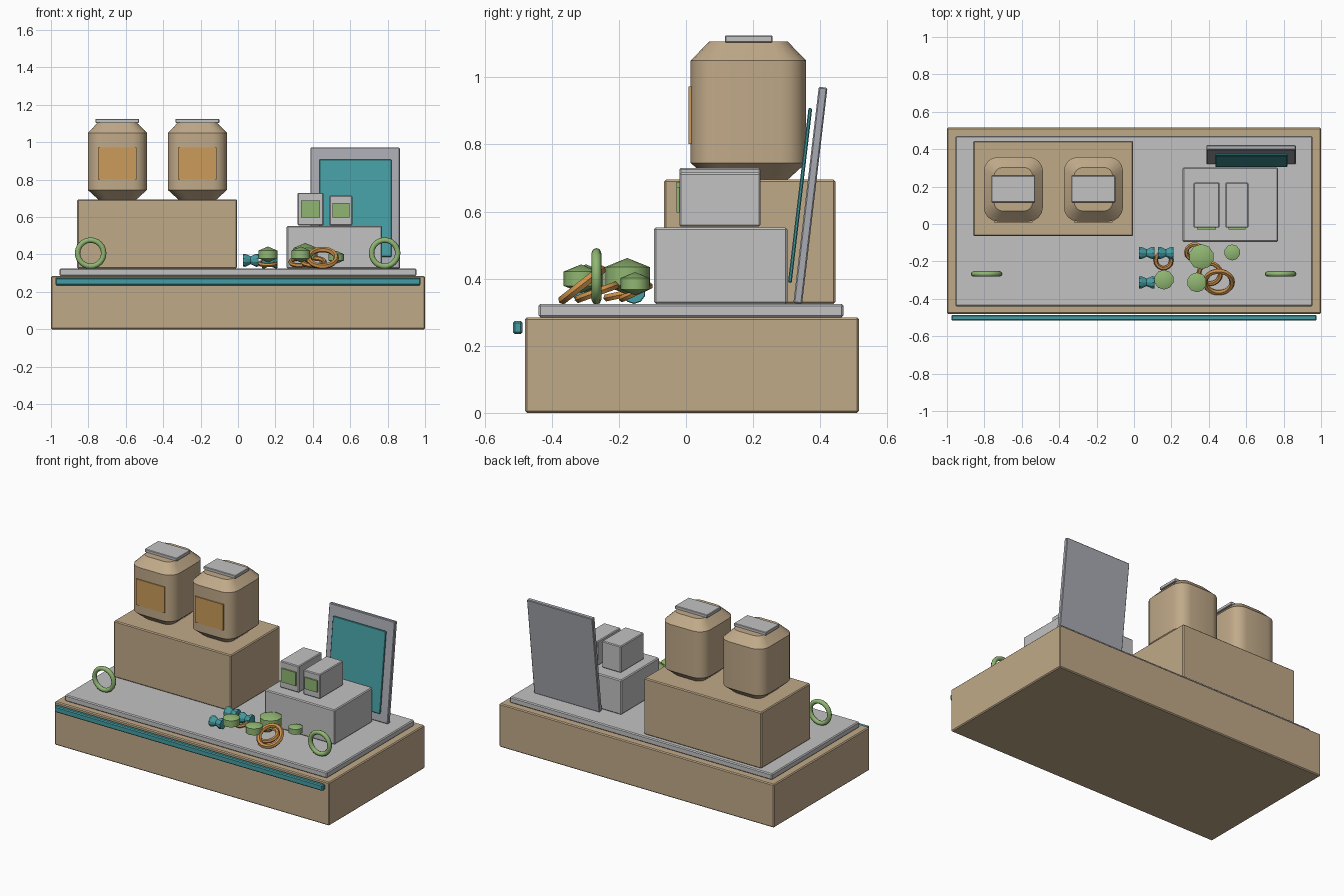
import bpy, bmesh, math
from mathutils import Matrix, Vector

cube = bpy.data.objects.get("Cube")
if cube:
    bpy.data.objects.remove(cube, do_unlink=True)


def material(name, rgb):
    m = bpy.data.materials.new(name)
    m.use_nodes = True
    m.diffuse_color = (*rgb, 1)
    bsdf = next(n for n in m.node_tree.nodes if n.type == 'BSDF_PRINCIPLED')
    bsdf.inputs["Base Color"].default_value = (*rgb, 1)
    return m


TAN = material("tan", (0.53, 0.40, 0.25))
LIGHT = material("light_grey", (0.54, 0.54, 0.54))
GREY = material("cool_grey", (0.40, 0.41, 0.45))
TEAL = material("teal", (0.06, 0.34, 0.37))
AMBER = material("amber", (0.60, 0.33, 0.10))
ORANGE = material("orange", (0.60, 0.28, 0.07))
GREEN = material("leaf_green", (0.28, 0.47, 0.17))


def finish(name, bm, mat, matrix=Matrix(), smooth=None):
    bmesh.ops.recalc_face_normals(bm, faces=bm.faces)
    mesh = bpy.data.meshes.new(name)
    bm.to_mesh(mesh)
    bm.free()
    mesh.materials.append(mat)
    ob = bpy.data.objects.new(name, mesh)
    ob.matrix_world = matrix
    bpy.context.collection.objects.link(ob)
    if smooth:
        bpy.ops.object.select_all(action='DESELECT')
        ob.select_set(True)
        bpy.context.view_layer.objects.active = ob
        bpy.ops.object.shade_smooth_by_angle(angle=math.radians(smooth))
    return ob


def box(name, x, y, z, mat, bevel=0.006, lean=0):
    """Box from (min, max) ranges; lean tips the top back about its bottom edge."""
    size = Vector((x[1] - x[0], y[1] - y[0], z[1] - z[0]))
    bm = bmesh.new()
    bmesh.ops.create_cube(bm, size=1)
    bmesh.ops.scale(bm, vec=size, verts=bm.verts)
    bmesh.ops.translate(bm, vec=(0, 0, size.z / 2), verts=bm.verts)
    if bevel:
        bmesh.ops.bevel(bm, geom=bm.edges[:], offset=bevel, segments=1, affect='EDGES')
    place = Matrix.Translation((sum(x) / 2, sum(y) / 2, z[0]))
    return finish(name, bm, mat, place @ Matrix.Rotation(-lean, 4, 'X'))


def loft(name, sections, mat, matrix, smooth=30):
    """Skin closed rings of points and cap both ends."""
    bm = bmesh.new()
    rings = [[bm.verts.new(p) for p in s] for s in sections]
    for a, b in zip(rings, rings[1:]):
        for i in range(len(a)):
            j = (i + 1) % len(a)
            bm.faces.new((a[i], a[j], b[j], b[i]))
    bm.faces.new(rings[0])
    bm.faces.new(rings[-1])
    return finish(name, bm, mat, matrix, smooth)


def rounded_rect(hx, hy, r, z, steps=4):
    pts = []
    for k, (sx, sy) in enumerate(((1, 1), (-1, 1), (-1, -1), (1, -1))):
        for i in range(steps + 1):
            a = math.pi / 2 * (k + i / steps)
            pts.append((sx * (hx - r) + r * math.cos(a), sy * (hy - r) + r * math.sin(a), z))
    return pts


def circle(r, z, n=10):
    return [(r * math.cos(math.tau * i / n), r * math.sin(math.tau * i / n), z) for i in range(n)]


def ring(name, loc, major, minor, tilt, mat, n=24, m=8, turn=0):
    bm = bmesh.new()
    grid = []
    for i in range(n):
        spin = Matrix.Rotation(math.tau * i / n, 3, 'Z')
        grid.append([bm.verts.new(spin @ Vector((major + minor * math.cos(math.tau * j / m), 0,
                                                 minor * math.sin(math.tau * j / m)))) for j in range(m)])
    for i in range(n):
        a, b = grid[i], grid[(i + 1) % n]
        for j in range(m):
            k = (j + 1) % m
            bm.faces.new((a[j], b[j], b[k], a[k]))
    rot = Matrix.Rotation(math.radians(turn), 4, 'Z') @ Matrix.Rotation(math.radians(tilt), 4, 'X')
    return finish(name, bm, mat, Matrix.Translation(loc) @ rot, 50)


# Counter base, top slab and front trim
box("counter_base", (-1, 1), (-0.48, 0.515), (0, 0.285), TAN)
box("counter_top", (-0.955, 0.955), (-0.44, 0.47), (0.285, 0.325), LIGHT)
box("front_trim", (-0.977, 0.977), (-0.516, -0.487), (0.235, 0.274), TEAL)

# Display plinths
box("jar_plinth", (-0.86, -0.005), (-0.065, 0.445), (0.325, 0.695), TAN)
box("box_plinth", (0.26, 0.77), (-0.095, 0.302), (0.325, 0.553), LIGHT)

# Jars: rounded box with sloped shoulders and foot, lid and label
for side, x in (("right", -0.645), ("left", -0.217)):
    body = [rounded_rect(0.158 - d, 0.172 - d, 0.075 - d * 0.5, z)
            for d, z in ((0.055, 0.695), (0, 0.745), (0, 1.05), (0.055, 1.107))]
    loft(side + "_jar_body", body, TAN, Matrix.Translation((x, 0.186, 0)), 35)
    box(side + "_jar_lid", (x - 0.117, x + 0.117), (0.116, 0.258), (1.104, 1.125), LIGHT, 0.003)
    box(side + "_jar_label", (x - 0.103, x + 0.103), (0.008, 0.0165), (0.802, 0.973), AMBER, 0)

# Small cartons with front labels
for side, x, half, top in (("right", 0.388, 0.069, 0.73), ("left", 0.55, 0.061, 0.716)):
    box(side + "_carton", (x - half, x + half), (-0.02, 0.222), (0.555, top), LIGHT, 0.005)
    box(side + "_carton_label", (x - half * 0.75, x + half * 0.75), (-0.029, -0.0195),
        (0.598, top - 0.042), GREEN, 0)

# Leaning panel and its raised screen
LEAN = -math.radians(-6.7)
box("leaning_panel", (0.387, 0.865), (0.32, 0.346), (0.326, 0.975), GREY, 0.004, LEAN)
box("panel_screen", (0.435, 0.82), (0.304, 0.315), (0.388, 0.912), TEAL, 0.003, LEAN)

# Upright green rings at both ends of the counter
for side, x in (("right", -0.788), ("left", 0.784)):
    ring(side + "_green_ring", (x, -0.267, 0.407), 0.07, 0.0145, 90, GREEN)

# Loose orange rings
ring("small_orange_ring", (0.158, -0.195, 0.352), 0.042, 0.012, 12, ORANGE, 14, 6)
ring("back_orange_ring", (0.325, -0.15, 0.36), 0.045, 0.012, 25, ORANGE, 14, 6)
ring("middle_orange_ring", (0.405, -0.265, 0.36), 0.058, 0.013, 20, ORANGE, 16, 6)
ring("front_orange_ring", (0.452, -0.31, 0.382), 0.073, 0.015, 38, ORANGE, 18, 6)

# Faceted green beads
for i, (x, y, z, r) in enumerate(((0.36, -0.175, 0.407, 0.068), (0.525, -0.152, 0.385, 0.043),
                                  (0.16, -0.298, 0.4, 0.053), (0.336, -0.312, 0.4, 0.053))):
    bm = bmesh.new()
    bmesh.ops.create_uvsphere(bm, u_segments=10, v_segments=3, radius=r / 0.87)
    bmesh.ops.scale(bm, vec=(1, 1, 0.7), verts=bm.verts)
    finish("green_bead_%d" % (i + 1), bm, GREEN, Matrix.Translation((x, y, z)), 40)

# Waisted teal spools lying on their sides
for i, (x, y, z) in enumerate(((0.068, -0.155, 0.369), (0.068, -0.312, 0.369), (0.17, -0.155, 0.36))):
    profile = ((0.033, -0.042), (0.035, -0.03), (0.021, 0), (0.035, 0.03), (0.033, 0.042))
    loft("teal_spool_%d" % (i + 1), [circle(r, h) for r, h in profile], TEAL,
         Matrix.Translation((x, y, z)) @ Matrix.Rotation(math.pi / 2, 4, 'Y'))
